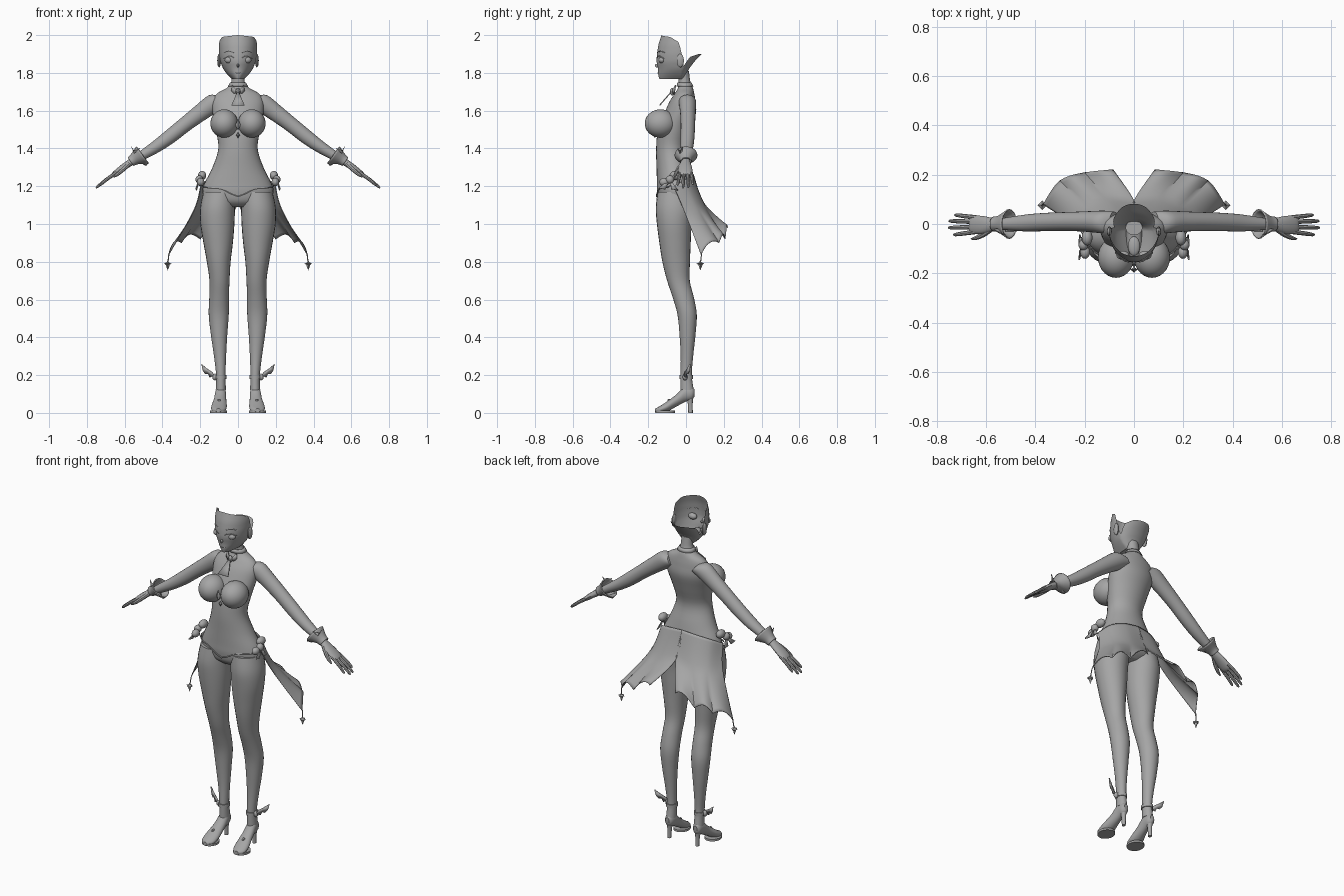
import bpy, bmesh, math
from mathutils import Vector as V

grey = bpy.data.materials.new("soft grey")
grey.diffuse_color = (0.38, 0.38, 0.38, 1)


def finish(name, verts, faces, mirror=False, thick=0, angle=40):
    me = bpy.data.meshes.new(name)
    me.from_pydata([tuple(v) for v in verts], [], faces)
    bm = bmesh.new()
    bm.from_mesh(me)
    bmesh.ops.recalc_face_normals(bm, faces=bm.faces)
    bm.to_mesh(me)
    bm.free()
    ob = bpy.data.objects.new(name, me)
    bpy.context.collection.objects.link(ob)
    me.materials.append(grey)
    bpy.ops.object.select_all(action='DESELECT')
    ob.select_set(True)
    bpy.context.view_layer.objects.active = ob
    bpy.ops.object.shade_smooth_by_angle(angle=math.radians(angle))
    if thick:
        s = ob.modifiers.new("thickness", 'SOLIDIFY')
        s.thickness, s.offset = thick, 0
    if mirror:
        ob.modifiers.new("mirror", 'MIRROR').use_mirror_merge = False
    return ob


def spline(keys, t):
    """Smooth value through a list of key vectors, t in 0..1."""
    n = len(keys) - 1
    i = min(int(t * n), n - 1)
    f = t * n - i
    k = [V(keys[max(0, min(n, i + j))]) for j in (-1, 0, 1, 2)]
    return 0.5 * (2 * k[1] + (k[2] - k[0]) * f + (2 * k[0] - 5 * k[1] + 4 * k[2] - k[3]) * f * f
                  + (3 * k[1] - k[0] - 3 * k[2] + k[3]) * f ** 3)


def grid_faces(rows, cols, wrap):
    return [(r * cols + c, r * cols + (c + 1) % cols, (r + 1) * cols + (c + 1) % cols, (r + 1) * cols + c)
            for r in range(rows - 1) for c in range(cols if wrap else cols - 1)]


def loft(name, keys, a, b, seg=24, sub=4, cap=True, **kw):
    """Elliptic tube; keys are x, y, z, radius along a, radius along b."""
    a, b = V(a), V(b)
    rows = (len(keys) - 1) * sub + 1
    verts = []
    for r in range(rows):
        k = spline(keys, r / (rows - 1))
        for s in range(seg):
            t = math.tau * s / seg
            verts.append(V(k[:3]) + a * k[3] * math.cos(t) + b * k[4] * math.sin(t))
    faces = grid_faces(rows, seg, True)
    if cap:
        faces += [tuple(range(seg)), tuple(range((rows - 1) * seg, rows * seg))]
    return finish(name, verts, faces, **kw)


def ball(name, c, r, mirror=True, seg=16, rings=10, angle=40):
    verts, faces = [], []
    for i in range(rings + 1):
        p = math.pi * (i / rings * 0.98 + 0.01)
        for s in range(seg):
            t = math.tau * s / seg
            verts.append((c[0] + r[0] * math.sin(p) * math.cos(t),
                          c[1] + r[1] * math.sin(p) * math.sin(t), c[2] + r[2] * math.cos(p)))
    faces = grid_faces(rings + 1, seg, True)
    faces += [tuple(range(seg)), tuple(range(rings * seg, (rings + 1) * seg))]
    return finish(name, verts, faces, mirror=mirror, angle=angle)


def plate(name, pts, thick=0.006, mirror=True):
    return finish(name, pts, [tuple(range(len(pts)))], mirror=mirror, thick=thick)


X, Y, Z = (1, 0, 0), (0, 1, 0), (0, 0, 1)

# torso and neck
torso = [(1.09, -.06, .09, .05), (1.12, -.057, .165, .085), (1.17, -.055, .188, .098),
         (1.22, -.057, .175, .097), (1.30, -.066, .135, .09), (1.40, -.078, .104, .08),
         (1.50, -.06, .118, .088), (1.59, -.03, .135, .083), (1.65, -.018, .135, .068),
         (1.69, -.008, .112, .052), (1.72, -.003, .06, .04), (1.75, -.008, .036, .032),
         (1.81, -.015, .034, .03)]
loft("torso", [(0, cy, z, rx, ry) for z, cy, rx, ry in torso], X, Y, seg=32)
ball("breast", (.073, -.135, 1.532), (.073, .083, .075), seg=28, rings=18)
ball("chest_gem", (0, -.185, 1.525), (.014, .012, .03), mirror=False, seg=4, rings=2)
ball("chest_drop", (0, -.165, 1.47), (.01, .01, .015), mirror=False, seg=4, rings=2)

# legs
loft("leg", [(.098, -.06, 1.17, .085, .09), (.108, -.06, 1.085, .092, .1), (.109, -.062, 1.0, .09, .092),
             (.105, -.058, .9, .078, .083), (.102, -.052, .8, .063, .073), (.098, -.04, .7, .053, .06),
             (.1, -.014, .61, .052, .056), (.102, .006, .52, .053, .051), (.1, .008, .41, .043, .042),
             (.095, .005, .3, .032, .033), (.091, .001, .2, .025, .03), (.091, .006, .12, .027, .035)],
     X, Y, mirror=True)

# high-heeled shoes
loft("shoe", [(.092, .044, .105, .012, .02), (.092, .03, .103, .024, .034), (.092, -.005, .1, .029, .042),
              (.095, -.05, .066, .033, .032), (.1, -.1, .034, .041, .027), (.103, -.14, .018, .036, .017),
              (.104, -.163, .013, .012, .01)], X, Z, mirror=True)
loft("heel", [(.092, .018, .1, .022, .026), (.092, .022, .06, .013, .014), (.092, .024, 0, .01, .012)],
     X, Y, seg=12, mirror=True)
loft("sole", [(.103, -.11, 0, .045, .052), (.103, -.11, .012, .045, .052)], X, Y, sub=1, mirror=True)
ball("shoe_gem", (.1, -.09, .063), (.01, .01, .012), seg=6, rings=4)

# ankle straps with small bat wings
loft("ankle_strap", [(.091, .001, .18, .03, .035), (.091, .001, .2, .03, .035)], X, Y, sub=1, mirror=True)
ball("ankle_knot", (.122, -.005, .19), (.014, .014, .018), seg=10, rings=6)
plate("ankle_wing", [(.12, -.012, .185), (.135, -.006, .215), (.165, .008, .235), (.193, .022, .258),
                     (.185, .018, .222), (.172, .01, .205), (.158, .004, .208), (.15, .0, .188), (.137, -.006, .193)])

# arms
slope = (.58, 0, .81)
loft("arm", [(.08, .005, 1.65, .045, .035), (.125, .008, 1.641, .046, .05), (.2, .01, 1.588, .041, .045),
             (.28, .01, 1.527, .038, .04), (.36, .008, 1.463, .037, .038), (.44, .004, 1.405, .034, .032),
             (.53, 0, 1.35, .024, .023)], Y, slope, mirror=True)

# flared cuffs
loft("cuff", [(.568, 0, 1.33, .027, .025), (.545, 0, 1.345, .032, .031), (.505, 0, 1.365, .058, .054)],
     Y, slope, cap=False, mirror=True, thick=.006)
plate("cuff_bow", [(.52, -.045, 1.4), (.55, -.02, 1.385), (.565, -.02, 1.41), (.55, -.035, 1.375)])
plate("cuff_point", [(.52, -.03, 1.345), (.475, -.03, 1.325), (.485, 0, 1.308), (.53, .01, 1.335)])

# hands
loft("palm", [(.52, 0, 1.357, .022, .022), (.56, -.002, 1.332, .024, .019), (.61, -.004, 1.298, .036, .017),
              (.65, -.003, 1.268, .037, .014), (.665, -.003, 1.258, .03, .008)], Y, slope, seg=16, mirror=True)
for i, (y0, y1, tip) in enumerate([(-.032, -.043, .732), (-.012, -.015, .752), (.009, .012, .75), (.027, .036, .728)]):
    z = 1.26 - (tip - .65) * .68
    loft(f"finger_{i + 1}", [(.64, y0, 1.274, .009, .01), ((.64 + tip) / 2, (y0 + y1) / 2, (1.274 + z) / 2 + .004, .009, .009),
                             (tip - .008, y1, z + .007, .007, .007), (tip, y1, z, .002, .002)],
         Y, slope, seg=8, sub=2, mirror=True)
loft("thumb", [(.57, -.015, 1.325, .013, .013), (.605, -.04, 1.292, .012, .012), (.64, -.056, 1.262, .009, .009),
               (.66, -.06, 1.248, .003, .003)], Y, slope, seg=8, sub=3, mirror=True)

# open head shell: tall in front, notched at the ears, flared at the nape
prof = [(1.765, .03, .11, .025), (1.79, .056, .118, .03), (1.82, .078, .117, .045), (1.86, .094, .126, .075),
        (1.9, .1, .124, .112), (1.95, .101, .116, .1), (2.0, .095, .1, .08)]
tops = [(0, 2.0), (60, 1.99), (86, 1.963), (98, 1.87), (108, 1.83), (122, 1.885), (150, 1.9), (181, 1.9)]


def lookup(table, x):
    for p, q in zip(table, table[1:]):
        if x <= q[0]:
            f = max(0, (x - p[0]) / (q[0] - p[0]))
            return [u + (w - u) * f for u, w in zip(p[1:], q[1:])]
    return list(table[-1][1:])


seg, rows = 64, 16
verts = []
for s in range(seg):
    t = math.tau * s / seg
    verts.append((.03 * math.sin(t), -.015 - .026 * math.cos(t), 1.785))
for r in range(rows):
    for s in range(seg):
        t = math.tau * s / seg
        deg = math.degrees(t)
        top = lookup(tops, min(deg, 360 - deg))[0]
        z = 1.767 + (top - 1.767) * r / (rows - 1)
        rx, front, back = lookup(prof, z)
        c = math.cos(t)
        verts.append((rx * math.sin(t), -.03 - (front if c > 0 else back) * c, z))
finish("head", verts, grid_faces(rows + 1, seg, True), angle=60)

# face details
ball("nose", (0, -.153, 1.838), (.007, .012, .01), mirror=False, seg=8, rings=6)
ball("ear", (.1, -.03, 1.865), (.01, .02, .036), seg=10, rings=8)
ball("eye", (.045, -.127, 1.868), (.026, .018, .018))
loft("eyelash", [(.02, -.154, 1.878, .002, .002), (.045, -.146, 1.89, .003, .003), (.076, -.117, 1.876, .002, .002)],
     Y, Z, seg=6, mirror=True)
loft("brow", [(.022, -.15, 1.907, .002, .002), (.05, -.138, 1.915, .003, .003), (.076, -.113, 1.907, .002, .002)],
     Y, Z, seg=6, mirror=True)
loft("lips", [(-.018, -.141, 1.802, .002, .002), (0, -.149, 1.799, .003, .003), (.018, -.141, 1.802, .002, .002)],
     Y, Z, seg=6)
ball("inner_mouth", (0, -.09, 1.805), (.025, .04, .014), mirror=False)

# choker, bow and hanging tie
loft("choker", [(0, -.005, 1.728, .052, .043), (0, -.008, 1.748, .04, .036)], X, Y, sub=1, cap=False, thick=.004)
ball("tie_knot", (0, -.072, 1.7), (.013, .014, .02), mirror=False, seg=8, rings=6)
plate("tie_bow", [(0, -.075, 1.7), (.03, -.055, 1.735), (.035, -.06, 1.705), (.02, -.068, 1.69)])
plate("tie", [(-.006, -.082, 1.695), (.006, -.082, 1.695), (.034, -.14, 1.628), (-.034, -.14, 1.628)], mirror=False)

# split tail skirt with scalloped hem
top = [(0, .038, 1.265), (.09, .028, 1.255), (.16, -.005, 1.235), (.198, -.065, 1.2)]
mid = [(0, .095, 1.11), (.11, .1, 1.09), (.19, .065, 1.08), (.235, -.01, 1.07)]
hem = [(.085, .22, .98), (.2, .208, .92), (.3, .175, .9), (.368, .08, .835)]
cols, rows = 31, 15
verts = []
for r in range(rows):
    v = r / (rows - 1)
    for c in range(cols):
        u = c / (cols - 1)
        p = spline([spline(k, u) for k in (top, mid, hem)], v)
        p.z += .035 * abs(math.sin(3 * math.pi * u)) * max(0, 2 * v - 1)
        verts.append(p)
finish("skirt_panel", verts, grid_faces(rows, cols, False), mirror=True, thick=.004)

# tassels at the skirt tips
loft("tassel_cord", [(.366, .082, .84, .003, .003), (.371, .077, .795, .003, .003)], X, Y, seg=6, sub=1, mirror=True)
ball("tassel_diamond", (.372, .076, .783), (.011, .011, .028), seg=4, rings=2, angle=20)
ball("tassel_cross", (.372, .076, .79), (.02, .02, .01), seg=4, rings=2, angle=20)

# hip bows
ball("hip_knot", (.205, -.085, 1.235), (.02, .022, .022))
ball("hip_bow_upper", (.19, -.055, 1.257), (.022, .032, .024))
ball("hip_bow_lower", (.198, -.115, 1.222), (.02, .026, .022))
for i, (y, z) in enumerate([(-.128, 1.185), (-.06, 1.18)]):
    plate(f"hip_ribbon_{i + 1}", [(.205, -.085, 1.235), (.222, y - .018, z + .005), (.22, y + .018, z - .002)])

# garment edge across the front of the hips
edge = [(.188, .1), (.155, -.105), (.09, -.142), (0, -.161)]
loft("brief_edge", [(.19, -.085, 1.2, .004, .004), (.15, -.118, 1.19, .004, .004), (.09, -.142, 1.185, .004, .004),
                    (.04, -.153, 1.16, .004, .004), (0, -.155, 1.145, .004, .004)], Y, Z, seg=6, mirror=True)
